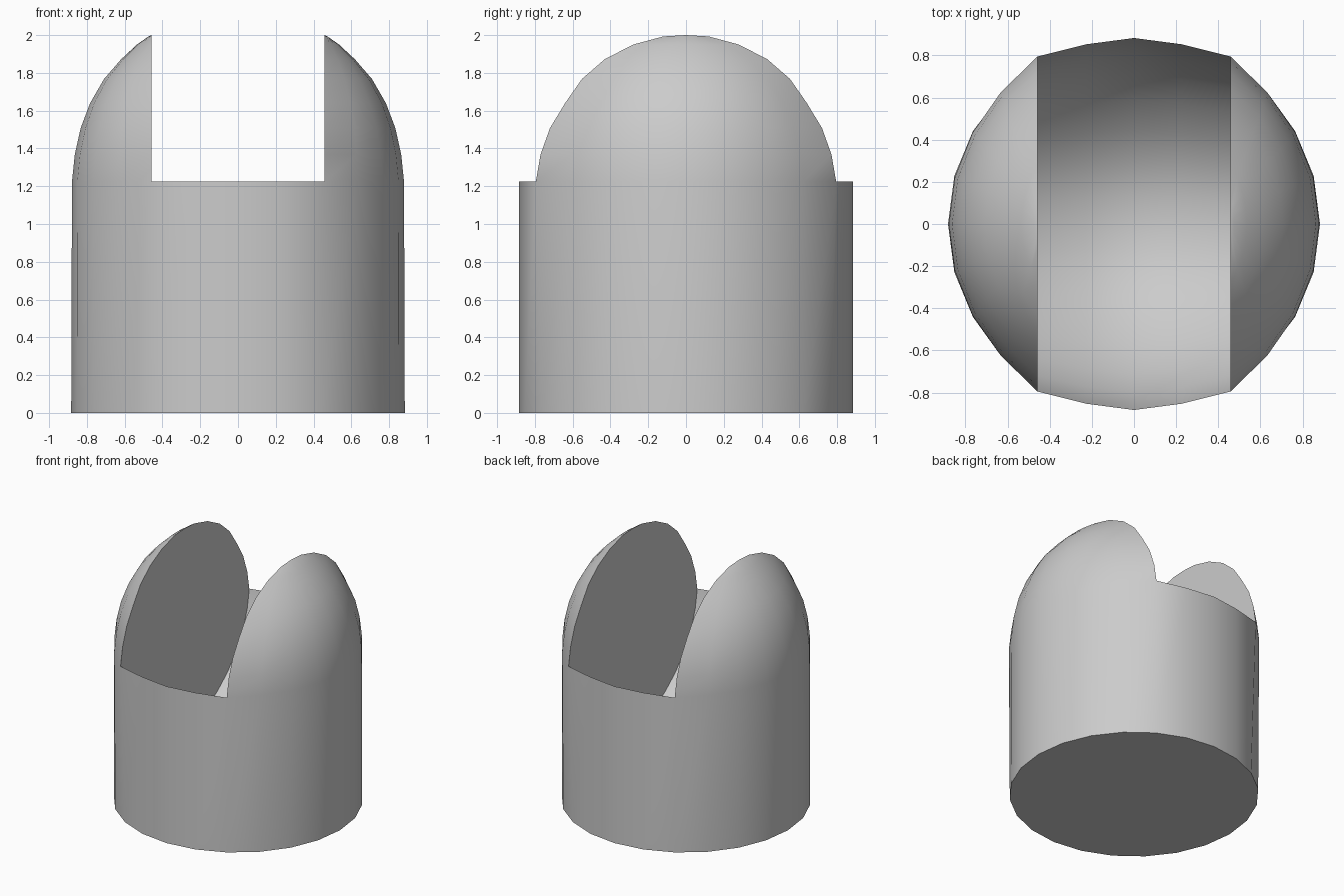
import bpy, bmesh, math

if "Cube" in bpy.data.objects:
    bpy.data.objects.remove(bpy.data.objects["Cube"], do_unlink=True)

RADIUS, RIM, HALF_SLOT, BOWL = 0.883, 1.225, 0.459, 0.915
# rings of the domed cheeks: height over rim, outer x, half width at the slot
ROWS = [(0, 0.879, 0.795), (0.143, 0.864, 0.77), (0.283, 0.833, 0.72),
        (0.415, 0.783, 0.64), (0.543, 0.709, 0.53), (0.647, 0.619, 0.40),
        (0.725, 0.535, 0.27), (0.768, 0.474, 0.12)]
TOP = 0.775

bm = bmesh.new()


def bridge(a, b):
    for i in range(len(a) - 1):
        bm.faces.new((a[i], a[i + 1], b[i + 1], b[i]))


def cheek_ring(side, row):
    """Arc of nine points from one slot edge round the outside to the other."""
    h, xs, ys = row
    t0 = math.acos(HALF_SLOT / xs)
    ring = []
    for k in range(-4, 5):
        u = k / 4
        y = xs * math.sin(t0 * u) + math.copysign(ys - xs * math.sin(t0), u) * u ** 4
        ring.append(bm.verts.new((side * xs * math.cos(t0 * u), side * y, RIM + h)))
    return ring


# Domed cheeks on both sides of the slot
cheeks = {}
for side in (1, -1):
    rings = [cheek_ring(side, row) for row in ROWS]
    for a, b in zip(rings, rings[1:]):
        bridge(a, b)
    apex = bm.verts.new((side * HALF_SLOT, 0, RIM + TOP))
    for a, b in zip(rings[-1], rings[-1][1:]):
        bm.faces.new((a, b, apex))
    cheeks[side] = (rings, apex)

# Rim across the slot at back and front
right, left = cheeks[1][0][0], cheeks[-1][0][0]
spans = {}
for s in (1, -1):
    spans[s] = [bm.verts.new((RADIUS * math.sin(a), s * RADIUS * math.cos(a), RIM))
                for a in (math.radians(d) for d in (-15, 0, 15))]

# Round body, counter-clockwise from -60 degrees, with a flat base
rim = right + spans[1][::-1] + left + spans[-1]
base = []
for i in range(24):
    a = math.radians(15 * i - 60)
    base.append(bm.verts.new((RADIUS * math.cos(a), RADIUS * math.sin(a), 0)))
bridge(base + base[:1], rim + rim[:1])
bm.faces.new(base[::-1])

# Hollow bowl below the slot: columns running front to back
fronts = [left[-1]] + spans[-1] + [right[0]]
backs = [left[0]] + spans[1] + [right[-1]]
columns = []
for f, b in zip(fronts, backs):
    x = f.co.x
    depth = BOWL * math.sqrt(1 - (x / 0.88) ** 2) / TOP
    wide = b.co.y / ROWS[0][2]
    inner = [(-ys * wide, h * depth) for h, xs, ys in ROWS[1:]]
    path = inner + [(0, TOP * depth)] + [(-y, d) for y, d in reversed(inner)]
    columns.append([f] + [bm.verts.new((x, y, RIM - d)) for y, d in path] + [b])
for a, b in zip(columns, columns[1:]):
    bridge(a, b)

# Flat inner faces of the cheeks, down to the bowl
for side, column in ((1, columns[-1]), (-1, columns[0])):
    rings, apex = cheeks[side]
    end, start = (-1, 0) if side == 1 else (0, -1)
    upper = [r[end] for r in rings[1:]] + [apex] + [r[start] for r in reversed(rings[1:])]
    bm.faces.new(column + upper)

bmesh.ops.recalc_face_normals(bm, faces=bm.faces[:])
mesh = bpy.data.meshes.new("slotted_dome")
bm.to_mesh(mesh)
bm.free()

grey = bpy.data.materials.new("light_grey")
grey.use_nodes = True
colour = (0.6, 0.6, 0.6, 1)
grey.diffuse_color = colour
grey.node_tree.nodes["Principled BSDF"].inputs["Base Color"].default_value = colour
mesh.materials.append(grey)

body = bpy.data.objects.new("slotted_dome", mesh)
bpy.context.collection.objects.link(body)
bpy.context.view_layer.objects.active = body
body.select_set(True)
bpy.ops.object.shade_smooth_by_angle(angle=math.radians(35))
